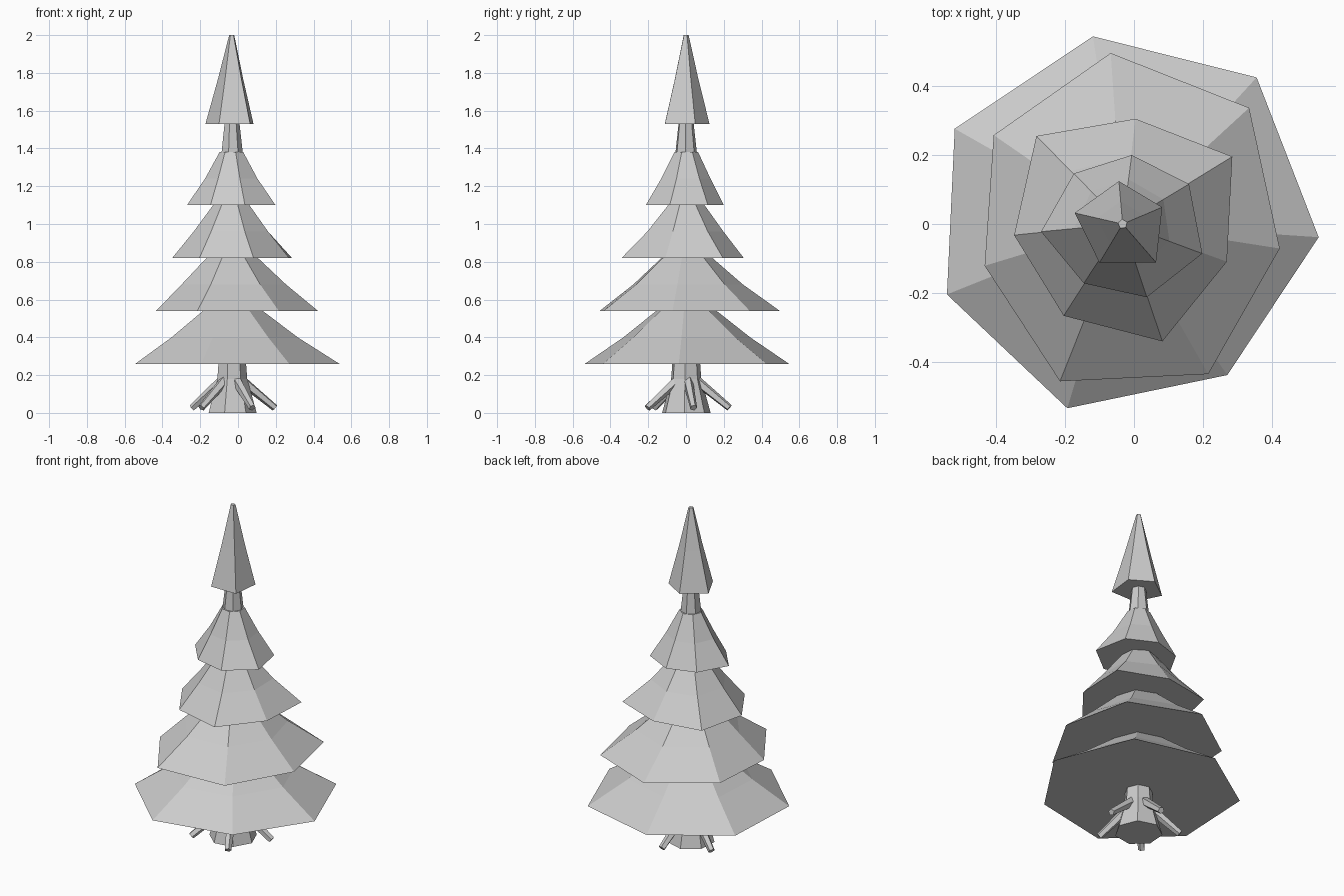
import bpy, bmesh
from math import cos, sin, radians
from mathutils import Vector

if "Cube" in bpy.data.objects:
    bpy.data.objects.remove(bpy.data.objects["Cube"])

CX = -0.033  # trunk axis


def ring(start, radii, z):
    """Clockwise ring of points around the trunk axis."""
    n = len(radii)
    return [Vector((CX + r * cos(radians(start - 360 * i / n)),
                    r * sin(radians(start - 360 * i / n)), z))
            for i, r in enumerate(radii)]


def loft(name, rings):
    """Join stacked rings into a capped, flat-faced solid."""
    bm = bmesh.new()
    rows = [[bm.verts.new(p) for p in pts] for pts in rings]
    n = len(rows[0])
    for a, b in zip(rows, rows[1:]):
        for i in range(n):
            j = (i + 1) % n
            bm.faces.new((a[i], a[j], b[j], b[i]))
    bm.faces.new(rows[0])
    bm.faces.new(rows[-1])
    bmesh.ops.recalc_face_normals(bm, faces=bm.faces)
    me = bpy.data.meshes.new(name)
    bm.to_mesh(me)
    bm.free()
    ob = bpy.data.objects.new(name, me)
    bpy.context.collection.objects.link(ob)
    return ob


# Trunk: flared foot, slim neck at the top
trunk = [(0.132, 0), (0.082, 0.18), (0.076, 0.26), (0.058, 1.38), (0.038, 1.56)]
loft("trunk", [ring(99, [r] * 7, z) for r, z in trunk])

# Branch tiers: base height, first corner angle, uneven corner radii
tiers = [
    (0.26, 99, [.552, .577, .571, .534, .559, .550, .561]),
    (0.54, 94, [.498, .499, .462, .502, .492, .419, .455]),
    (0.82, 83, [.308, .374, .322, .360, .317, .317, .358]),
    (1.10, 82.5, [.202, .225, .247, .224, .206, .238, .204]),
]
for k, (z, start, radii) in enumerate(tiers):
    mean = sum(radii) / len(radii)
    mid = [0.62 * (0.5 * r + 0.5 * mean) for r in radii]
    top = [0.29 * mean] * len(radii)
    loft(f"branch_tier_{k + 1}", [ring(start, radii, z),
                                  ring(start, mid, z + 0.14),
                                  ring(start, top, z + 0.282)])

# Pointed crown with five sides
crown = [.125, .125, .148, .131, .143]
loft("crown_tip", [ring(95, crown, 1.53),
                   ring(95, [r * 0.53 for r in crown], 1.765),
                   ring(95, [0.014] * 5, 2.0)])

# Five splayed roots
for k in range(5):
    a = radians(10 + 72 * k)
    out = Vector((cos(a), sin(a), 0))
    side = Vector((-sin(a), cos(a), 0))
    axis = Vector((CX, 0, 0))
    p0 = axis + out * 0.05 + Vector((0, 0, 0.175))
    p1 = axis + out * 0.232 + Vector((0, 0, 0.027))
    up = (p1 - p0).normalized().cross(side)
    rings = [[p + side * r * cos(radians(72 * i)) + up * r * sin(radians(72 * i))
              for i in range(5)] for p, r in ((p0, 0.028), (p1, 0.019))]
    loft(f"root_{k + 1}", rings)
